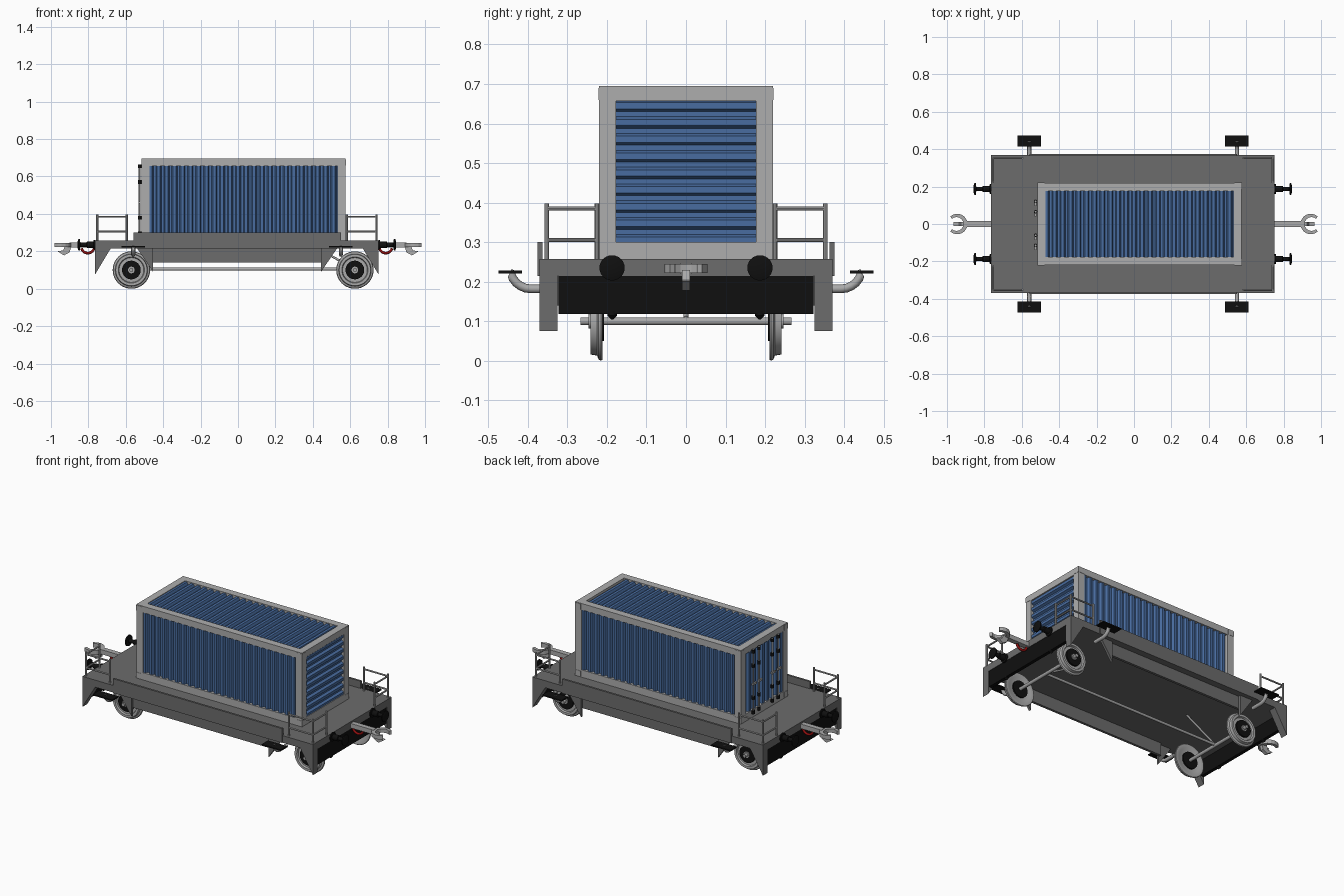
import bpy, bmesh, math
from mathutils import Vector, Matrix

old = bpy.data.objects.get("Cube")
if old:
    bpy.data.objects.remove(old, do_unlink=True)


def material(name, r, g, b):
    m = bpy.data.materials.new(name)
    m.use_nodes = True
    m.diffuse_color = (r, g, b, 1)
    m.node_tree.nodes["Principled BSDF"].inputs["Base Color"].default_value = (r, g, b, 1)
    return m


FRAME = material("light grey frame", 0.42, 0.42, 0.42)
STEEL = material("pale steel", 0.40, 0.40, 0.40)
CHASSIS = material("dark grey chassis", 0.15, 0.15, 0.15)
BLUE = material("container blue", 0.065, 0.15, 0.35)
BLACK = material("black", 0.005, 0.005, 0.005)
RED = material("hose red", 0.30, 0.005, 0.005)


def finish(name, bm, mat, smooth=False, recalc=True):
    if recalc:
        bmesh.ops.recalc_face_normals(bm, faces=bm.faces)
    me = bpy.data.meshes.new(name)
    bm.to_mesh(me)
    bm.free()
    me.materials.append(mat)
    ob = bpy.data.objects.new(name, me)
    bpy.context.collection.objects.link(ob)
    if smooth:
        bpy.ops.object.select_all(action='DESELECT')
        ob.select_set(True)
        bpy.context.view_layer.objects.active = ob
        bpy.ops.object.shade_smooth_by_angle(angle=math.radians(35))
    return ob


def box(name, x, y, z, mat):
    """Box from (low, high) pairs."""
    bm = bmesh.new()
    size = [abs(a[1] - a[0]) for a in (x, y, z)]
    mid = [(a[0] + a[1]) / 2 for a in (x, y, z)]
    bmesh.ops.create_cube(bm, size=1, matrix=Matrix.Translation(mid) @ Matrix.Diagonal((*size, 1)))
    return finish(name, bm, mat)


def prism(name, pts, axis, lo, hi, mat):
    """Outline extruded along y (points are x, z) or along z (points are x, y)."""
    bm = bmesh.new()
    put = (lambda p, h: (p[0], h, p[1])) if axis == 'y' else (lambda p, h: (p[0], p[1], h))
    a = [bm.verts.new(put(p, lo)) for p in pts]
    b = [bm.verts.new(put(p, hi)) for p in pts]
    bm.faces.new(a)
    bm.faces.new(b)
    for i in range(len(pts)):
        j = (i + 1) % len(pts)
        bm.faces.new((a[i], a[j], b[j], b[i]))
    return finish(name, bm, mat)


def lathe(name, profile, origin, direction, mat, n=32):
    """Revolve (radius, offset) points about a direction."""
    bm = bmesh.new()
    rot = Vector(direction).to_track_quat('Z', 'Y')
    rings = []
    for r, h in profile:
        ring = [Vector((r * math.cos(t), r * math.sin(t), h))
                for t in (math.tau * i / n for i in range(n))]
        rings.append([bm.verts.new(rot @ v + Vector(origin)) for v in ring])
    for p, q in zip(rings, rings[1:]):
        for i in range(n):
            j = (i + 1) % n
            bm.faces.new((p[i], p[j], q[j], q[i]))
    bm.faces.new(rings[0])
    bm.faces.new(rings[-1])
    return finish(name, bm, mat, True)


def rod(name, p, q, r, mat, n=12):
    d = Vector(q) - Vector(p)
    return lathe(name, [(r, 0), (r, d.length)], p, d, mat, n)


def pipe(name, pts, r, mat):
    """Bent tube through points, turned into a mesh."""
    cu = bpy.data.curves.new(name, 'CURVE')
    cu.dimensions = '3D'
    cu.bevel_depth = r
    cu.bevel_resolution = 2
    cu.use_fill_caps = True
    sp = cu.splines.new('POLY')
    sp.points.add(len(pts) - 1)
    for sp_pt, p in zip(sp.points, pts):
        sp_pt.co = (*p, 1)
    cu.materials.append(mat)
    ob = bpy.data.objects.new(name, cu)
    bpy.context.collection.objects.link(ob)
    bpy.ops.object.select_all(action='DESELECT')
    ob.select_set(True)
    bpy.context.view_layer.objects.active = ob
    bpy.ops.object.convert(target='MESH')


def corrugated(name, corner, u, v, length, height):
    """Ribbed sheet: ribs repeat along u, run along v, and face u cross v."""
    u, v, c = Vector(u), Vector(v), Vector(corner)
    n = u.cross(v)
    pitch, depth = 0.0425, 0.014
    bm = bmesh.new()
    prof, s = [], 0
    while s < length:
        prof += [(s + f * pitch, d) for f, d in ((0, 0), (.38, 0), (.54, -depth), (.84, -depth))]
        s += pitch
    prof = [(min(a, length), d) for a, d in prof if a < length + pitch / 2]
    cols = [[bm.verts.new(c + u * a + n * d + v * h) for h in (0, height)] for a, d in prof]
    for p, q in zip(cols, cols[1:]):
        bm.faces.new((p[0], q[0], q[1], p[1]))
    return finish(name, bm, BLUE, recalc=False)


# Container frame
X0, X1, Y, Z0, Z1 = -0.515, 0.575, 0.22, 0.257, 0.695
T = 0.043
for sy in (-1, 1):
    yy = (sy * (Y - T), sy * Y)
    for x in ((X0, X0 + T), (X1 - T, X1)):
        box("corner_post", x, yy, (Z0, Z1), FRAME)
    box("top_side_beam", (X0, X1), yy, (Z1 - 0.038, Z1), FRAME)
    box("bottom_side_beam", (X0, X1), yy, (Z0, Z0 + T), FRAME)
for x in ((X0, X0 + T), (X1 - T, X1)):
    box("top_end_beam", x, (-Y, Y), (Z1 - 0.038, Z1), FRAME)
    box("bottom_end_beam", x, (-Y, Y), (Z0, Z0 + T), FRAME)
box("container_floor", (X0 + 0.02, X1 - 0.02), (-0.2, 0.2), (Z0, Z0 + 0.02), FRAME)
for sy in (-1, 1):
    for x in (X0 + 0.018, X1 - 0.018):
        for z in (Z0 + 0.02, Z1 - 0.02):
            box("corner_casting", (x - 0.0195, x + 0.0195), (sy * 0.187, sy * 0.2215),
                (z - 0.0155, z + 0.0155), FRAME)

# Ribbed panels
IN, G = 0.004, 0.04
L, W, H = X1 - X0 - 2 * G, 2 * (Y - G), Z1 - Z0 - 2 * G + 0.004
ZB = Z0 + G
corrugated("front_panel", (X0 + G, -Y + IN, ZB), (1, 0, 0), (0, 0, 1), L, H)
corrugated("back_panel", (X1 - G, Y - IN, ZB), (-1, 0, 0), (0, 0, 1), L, H)
corrugated("roof_panel", (X0 + G, -Y + G, Z1 - IN), (1, 0, 0), (0, 1, 0), L, W)
corrugated("end_panel", (X1 - IN, Y - G, ZB), (0, 0, 1), (0, -1, 0), H, W)
corrugated("door_panel", (X0 + IN, Y - G, ZB), (0, -1, 0), (0, 0, 1), W, H)

# Door locking bars
for y in (-0.115, -0.06, 0.065, 0.12):
    rod("lock_bar", (-0.526, y, 0.29), (-0.526, y, 0.665), 0.005, STEEL)
    for z in (0.295, 0.38, 0.57, 0.655):
        rod("bar_bracket", (-0.526, y, z - 0.01), (-0.526, y, z + 0.01), 0.009, BLACK)
    box("lock_handle", (-0.532, -0.522), (y - 0.025, y + 0.01), (0.455, 0.467), STEEL)

# Deck, side lips and sills
box("deck", (-0.765, 0.752), (-0.37, 0.37), (0.215, 0.257), CHASSIS)
for s in (-1, 1):
    box("side_lip", (-0.56, 0.552), (s * 0.363, s * 0.375), (0.215, 0.30), CHASSIS)
    box("side_sill", (-0.46, 0.45), (s * 0.32, s * 0.335), (0.14, 0.216), CHASSIS)
    lo, hi = sorted((s * 0.325, s * 0.37))
    for e, x in ((-1, -0.765), (1, 0.752)):
        prism("end_gusset", [(x, 0.216), (x, 0.075), (x - e * 0.085, 0.216)], 'y', lo, hi, CHASSIS)
    lo, hi = sorted((s * 0.335, s * 0.35))
    for e, x in ((-1, -0.455), (1, 0.445)):
        prism("inner_gusset", [(x, 0.216), (x, 0.092), (x + e * 0.085, 0.216)], 'y', lo, hi, CHASSIS)

# Wheels and axles
TYRE = [(0.02, 0.004), (0.07, 0.004), (0.078, 0), (0.097, 0), (0.1, 0.004), (0.097, 0.010),
        (0.087, 0.014), (0.084, 0.03), (0.07, 0.03), (0.066, 0.02), (0.05, 0.02), (0.02, 0.024)]
for x in (-0.57, 0.625):
    e = math.copysign(1, x)
    rod("axle", (x, -0.267, 0.1), (x, 0.267, 0.1), 0.010, STEEL, 16)
    rod("axle_strut", (x, 0, 0.105), (x - e * 0.2, 0, 0.216), 0.006, STEEL)
    for s in (-1, 1):
        lathe("wheel", TYRE, (x, s * 0.211, 0.1), (0, s, 0), STEEL, 40)
        for a, b in ((0.207, 0.217), (0.229, 0.241)):
            rod("wheel_centre", (x, s * a, 0.1), (x, s * b, 0.1), 0.05, BLACK, 32)
        rod("hub_cap", (x, s * 0.23, 0.1), (x, s * 0.247, 0.1), 0.018, STEEL, 20)
rod("brake_rod", (-0.57, 0, 0.105), (0.625, 0, 0.105), 0.008, STEEL)

# Steps on curved brackets
for x in (-0.56, 0.55):
    for s in (-1, 1):
        box("step_plate", (x - 0.063, x + 0.063), (s * 0.415, s * 0.474), (0.221, 0.228), BLACK)
        arc = [(x, s * (0.392 + 0.053 * math.sin(t)), 0.235 - 0.053 * math.cos(t))
               for t in (math.radians(15 * i) for i in range(6))]
        pipe("step_bracket", [(x, s * 0.33, 0.182)] + arc + [(x, s * 0.445, 0.222)], 0.011, STEEL)

# Both ends: beam, buffers, coupler, hose and railings
BUFFER = [(0.026, 0), (0.026, 0.008), (0.017, 0.01), (0.017, 0.045), (0.011, 0.047),
          (0.011, 0.08), (0.031, 0.083), (0.032, 0.09), (0.02, 0.094)]
for e, x in ((-1, -0.763), (1, 0.75)):
    box("end_beam", (x - e * 0.02, x), (-0.323, 0.323), (0.118, 0.216), BLACK)
    for s in (-1, 1):
        lathe("buffer", BUFFER, (x, s * 0.187, 0.235), (e, 0, 0), BLACK, 24)
        lathe("beam_stud", [(0.012, 0), (0.012, 0.012), (0.002, 0.022)],
              (x - e * 0.01, s * 0.187, 0.126), (0, 0, -1), BLACK, 12)
        # L-shaped railing
        path = [(x - e * 0.168, s * 0.352), (x - e * 0.01, s * 0.352), (x - e * 0.01, s * 0.225)]
        for p in path:
            rod("rail_post", (*p, 0.25), (*p, 0.398), 0.006, STEEL, 8)
        for z in (0.305, 0.385):
            for p, q in zip(path, path[1:]):
                rod("rail_bar", (*p, z), (*q, z), 0.005, STEEL, 8)
    box("coupler_shaft", (x - e * 0.01, e * 0.90), (-0.015, 0.015), (0.22, 0.247), STEEL)
    ang = [math.radians(48 + 22 * i) for i in range(13)]
    claw = [(e * (0.945 + 0.055 * math.cos(t)), 0.055 * math.sin(t)) for t in ang]
    claw += [(e * (0.949 + 0.037 * math.cos(t)), 0.037 * math.sin(t)) for t in reversed(ang)]
    prism("coupler_claw", claw, 'z', 0.222, 0.245, STEEL)
    hook = [(0.89, 0.23), (0.90, 0.195), (0.93, 0.178), (0.965, 0.20), (0.935, 0.205), (0.925, 0.23)]
    prism("coupler_hook", [(e * a, b) for a, b in hook], 'y', -0.010, 0.010, STEEL)
    hose = [(x + e * (0.04 + 0.035 * math.sin(t)), 0, 0.225 - 0.035 * math.cos(t))
            for t in (math.radians(-75 + 15 * i) for i in range(11))]
    pipe("brake_hose", hose, 0.007, RED)
